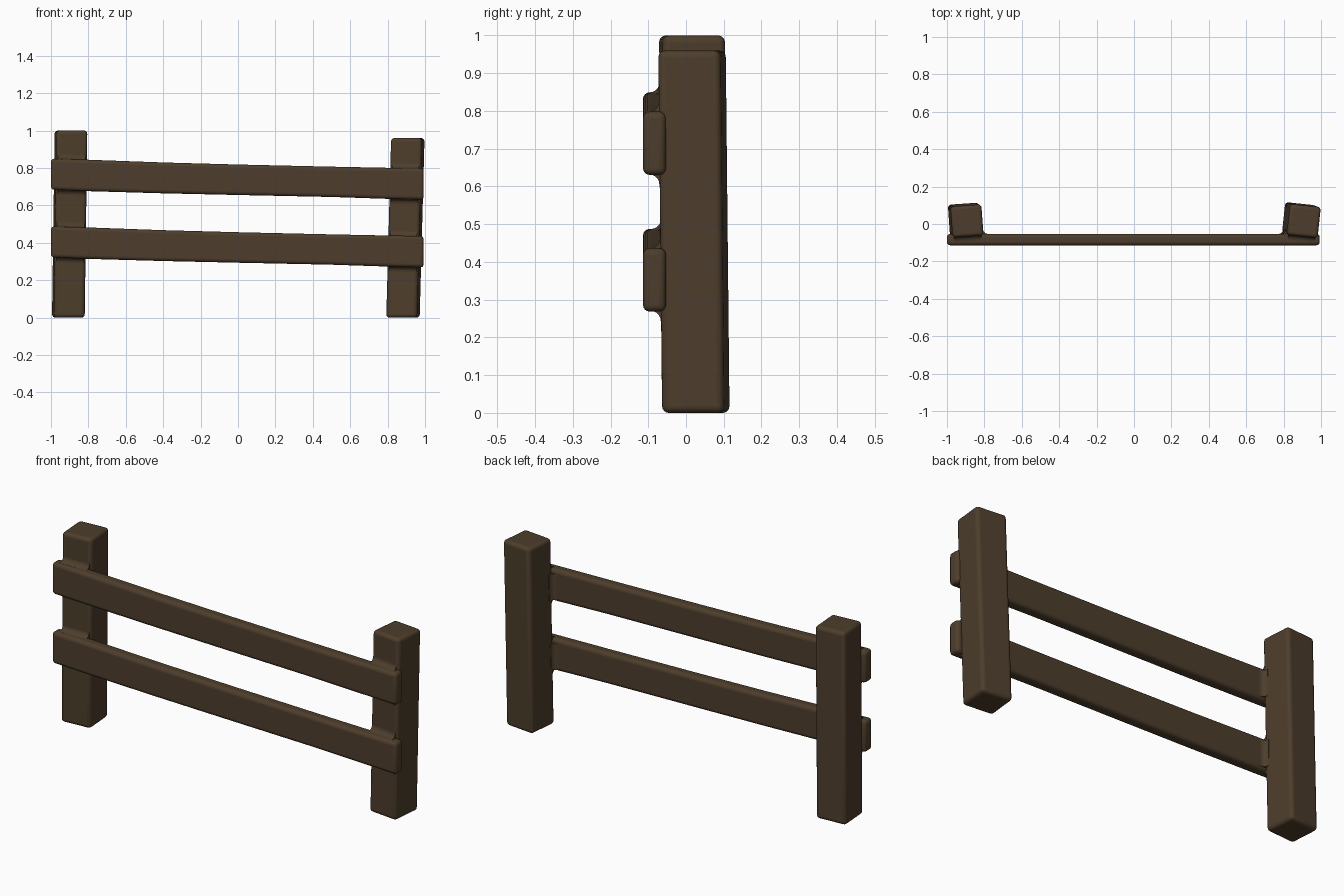
import bpy, bmesh, math
from mathutils import Vector, Matrix

cube = bpy.data.objects.get("Cube")
if cube:
    bpy.data.objects.remove(cube)

wood = bpy.data.materials.new("dark brown wood")
wood.use_nodes = True
colour = (0.075, 0.048, 0.025, 1)
wood.diffuse_color = colour
bsdf = wood.node_tree.nodes["Principled BSDF"]
bsdf.inputs["Base Color"].default_value = colour
bsdf.inputs["Roughness"].default_value = 0.9

SIZE = 0.166            # post thickness
FRONT, BACK = -0.114, -0.053   # rail faces


def loft(name, rings, bevel=0.0):
    """Skin a row of matching cross-sections and cap both ends."""
    bm = bmesh.new()
    loops = [[bm.verts.new(p) for p in ring] for ring in rings]
    n = len(loops[0])
    for a, b in zip(loops, loops[1:]):
        for i in range(n):
            j = (i + 1) % n
            bm.faces.new((a[i], a[j], b[j], b[i]))
    bm.faces.new(loops[0])
    bm.faces.new(loops[-1])
    bmesh.ops.recalc_face_normals(bm, faces=bm.faces)
    mesh = bpy.data.meshes.new(name)
    bm.to_mesh(mesh)
    bm.free()
    mesh.materials.append(wood)
    obj = bpy.data.objects.new(name, mesh)
    bpy.context.collection.objects.link(obj)
    if bevel:
        mod = obj.modifiers.new("soft edges", 'BEVEL')
        mod.width, mod.segments = bevel, 4
        mod.limit_method, mod.angle_limit = 'ANGLE', math.radians(40)
    bpy.ops.object.select_all(action='DESELECT')
    bpy.context.view_layer.objects.active = obj
    obj.select_set(True)
    bpy.ops.object.shade_smooth_by_angle(angle=math.radians(40))
    return obj


def cove(name, a, b, u, v, r=0.026, sink=0.02):
    """Concave fillet running from a to b in the corner between u and v."""
    arc = [math.radians(90 * i / 5) for i in range(6)]
    prof = [(-sink, -sink), (r, -sink)]
    prof += [(r - r * math.sin(t), r - r * math.cos(t)) for t in arc]
    prof += [(-sink, r)]
    loft(name, [[p + u * s + v * t for s, t in prof] for p in (a, b)])


class Post:
    def __init__(self, name, bottom, top, yaw):
        self.name, self.bottom, self.top = name, Vector(bottom), Vector(top)
        self.turn = Matrix.Rotation(math.radians(yaw), 3, 'Z')

    def at(self, z, sx, sy):
        """Point at height z, with sx, sy in half-thicknesses."""
        c = self.bottom.lerp(self.top, z / self.top.z)
        return c + self.turn @ Vector((sx, sy, 0)) * SIZE / 2

    def build(self):
        square = [(-1, -1), (1, -1), (1, 1), (-1, 1)]
        loft(self.name, [[self.at(z, *s) for s in square]
                         for z in (0, self.top.z)], 0.018)


# Leaning, slightly turned posts
posts = [Post("right_post", (-0.907, 0.026, 0), (-0.893, 0.016, 1.0), 4),
         Post("left_post", (0.882, 0.026, 0), (0.908, 0.016, 0.96), -6)]
for post in posts:
    post.build()

# Sloping rails: x, centre height, height of the board
stations = [(-1.0, 0.767, 0.166), (-0.8, 0.760, 0.168), (-0.4, 0.747, 0.165),
            (0.0, 0.737, 0.163), (0.5, 0.726, 0.162), (0.8, 0.718, 0.166),
            (0.993, 0.714, 0.168)]


def rail_centre(x):
    for (xa, za, _), (xb, zb, _) in zip(stations, stations[1:]):
        if x <= xb:
            return za + (zb - za) * (x - xa) / (xb - xa)
    return stations[-1][1]


FORWARD, REAR, UP = Vector((0, -1, 0)), Vector((0, 1, 0)), Vector((0, 0, 1))
for label, drop in (("upper", 0.0), ("lower", 0.362)):
    loft(label + "_rail",
         [[(x, FRONT, z - drop - h / 2), (x, BACK, z - drop - h / 2),
           (x, BACK, z - drop + h / 2), (x, FRONT, z - drop + h / 2)]
          for x, z, h in stations], 0.018)

    # Blended joints between rail and post
    for post in posts:
        inner = 1 if post.bottom.x < 0 else -1
        for side, word in ((1, "top"), (-1, "bottom")):
            ends = []
            for sx in (-0.88, 0.88):
                z = rail_centre(post.bottom.x + sx * SIZE / 2) - drop
                ends.append(post.at(z + side * 0.083, sx, -1))
            cove(f"{label}_{post.name}_{word}_joint", *ends, FORWARD, UP * side)
        z = rail_centre(post.bottom.x) - drop
        ends = []
        for dz in (-0.072, 0.064):
            p = post.at(z + dz, inner, -0.9)
            p.y = BACK
            ends.append(p)
        cove(f"{label}_{post.name}_inner_joint", *ends,
             Vector((inner, 0, 0)), REAR)
